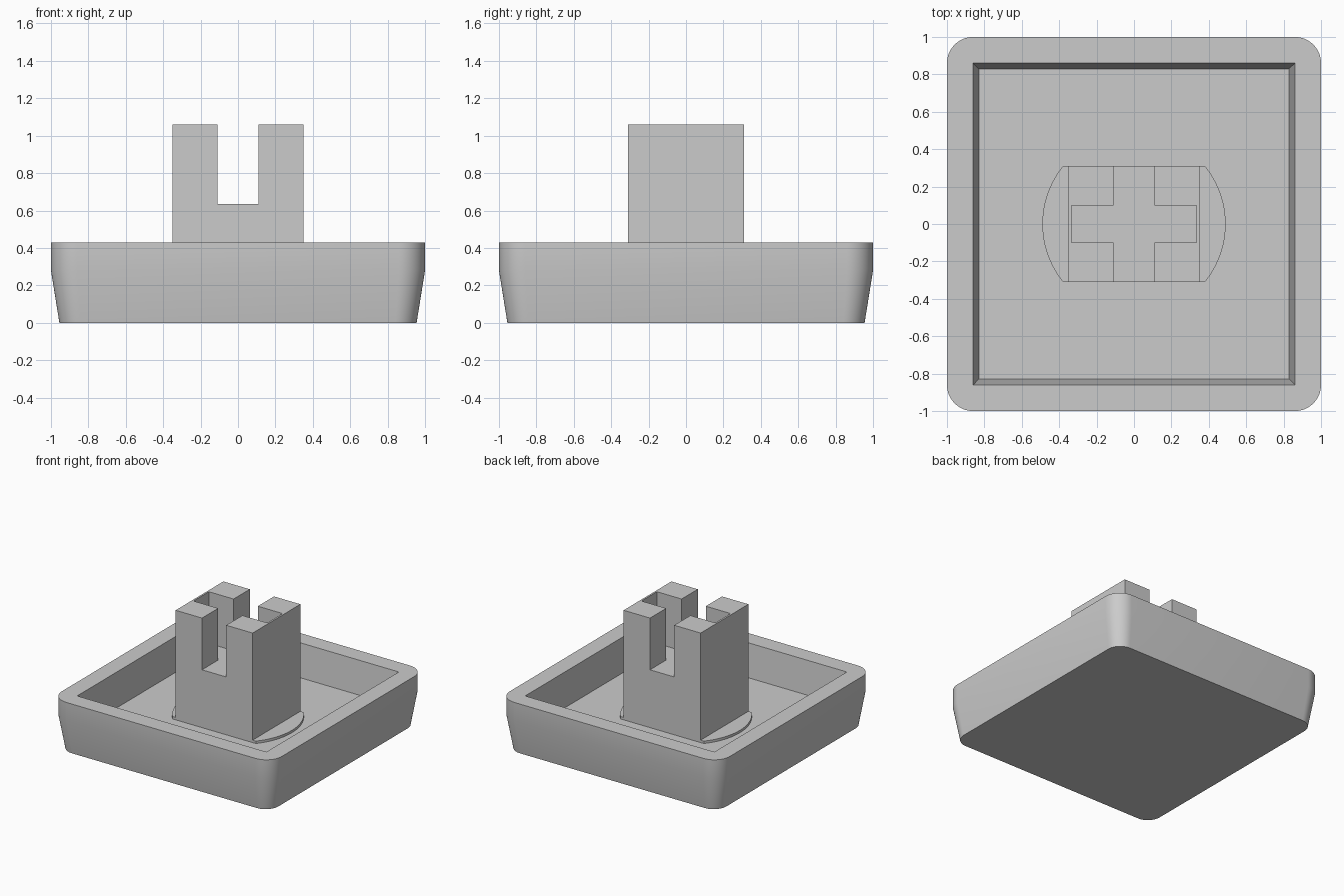
import bpy, bmesh, math

cube = bpy.data.objects.get("Cube")
if cube:
    bpy.data.objects.remove(cube, do_unlink=True)

grey = bpy.data.materials.new("plain_grey")
grey.use_nodes = True
COLOUR = (0.6, 0.6, 0.6, 1)
grey.diffuse_color = COLOUR
grey.node_tree.nodes["Principled BSDF"].inputs["Base Color"].default_value = COLOUR

FLOOR, RIM, TOP = 0.16, 0.43, 1.06


def make_object(name, bm, smooth=False):
    bmesh.ops.remove_doubles(bm, verts=bm.verts, dist=0.0001)
    bmesh.ops.recalc_face_normals(bm, faces=bm.faces)
    mesh = bpy.data.meshes.new(name)
    bm.to_mesh(mesh)
    bm.free()
    mesh.materials.append(grey)
    obj = bpy.data.objects.new(name, mesh)
    bpy.context.collection.objects.link(obj)
    bpy.ops.object.select_all(action="DESELECT")
    obj.select_set(True)
    bpy.context.view_layer.objects.active = obj
    if smooth:
        bpy.ops.object.shade_smooth_by_angle(angle=math.radians(30))
    return obj


def prism(name, outline, z0, z1, smooth=False):
    bm = bmesh.new()
    base = bm.faces.new([bm.verts.new((x, y, z0)) for x, y in outline])
    side = bmesh.ops.extrude_face_region(bm, geom=[base], use_keep_orig=True)
    top = [v for v in side["geom"] if isinstance(v, bmesh.types.BMVert)]
    bmesh.ops.translate(bm, verts=top, vec=(0, 0, z1 - z0))
    return make_object(name, bm, smooth)


def rounded_square(half, radius, steps=12):
    points = []
    for corner in range(4):
        middle = math.radians(45 + 90 * corner)
        cx = math.copysign(half - radius, math.cos(middle))
        cy = math.copysign(half - radius, math.sin(middle))
        for i in range(steps + 1):
            a = math.radians(90 * (corner + i / steps))
            points.append((cx + radius * math.cos(a), cy + radius * math.sin(a)))
    return points


# Tray: rounded outer wall, flat rim and sloping square recess
levels = [(0.955, 0.115, 0), (1, 0.14, 0.28), (1, 0.14, RIM),
          (0.86, 0, RIM), (0.83, 0, FLOOR)]
bm = bmesh.new()
rings = [[bm.verts.new((x, y, z)) for x, y in rounded_square(half, radius)]
         for half, radius, z in levels]
for low, high in zip(rings, rings[1:]):
    for i in range(len(low)):
        j = (i + 1) % len(low)
        bm.faces.new((low[i], low[j], high[j], high[i]))
bm.faces.new(rings[0])
bm.faces.new(rings[-1])
make_object("tray", bm, smooth=True)

# Stem: block with a cross-shaped socket cut in from the top
SX, SY = 0.35, 0.31
stem = prism("stem", [(-SX, -SY), (SX, -SY), (SX, SY), (-SX, SY)], FLOOR, TOP)
ax, ay, bx, by = 0.11, 0.4, 0.335, 0.1
cross = [(-ax, -ay), (ax, -ay), (ax, -by), (bx, -by), (bx, by), (ax, by),
         (ax, ay), (-ax, ay), (-ax, by), (-bx, by), (-bx, -by), (-ax, -by)]
cutter = prism("socket_cutter", cross, 0.635, 1.3)
cutter.hide_render = True
cut = stem.modifiers.new("socket", "BOOLEAN")
cut.operation = "DIFFERENCE"
cut.solver = "EXACT"
cut.object = cutter
bpy.context.view_layer.objects.active = stem
bpy.ops.object.modifier_apply(modifier=cut.name)
bpy.data.objects.remove(cutter, do_unlink=True)

# Thin curved flanges either side of the stem foot
R = 0.49
reach = math.asin(SY / R)
arc = [(R * math.cos(a), R * math.sin(a))
       for a in (reach * (i / 12 - 1) for i in range(25))]
for name, side in (("left_flange", 1), ("right_flange", -1)):
    outline = [(SX, -SY)] + arc + [(SX, SY)]
    prism(name, [(side * x, y) for x, y in outline], FLOOR, FLOOR + 0.02, smooth=True)
